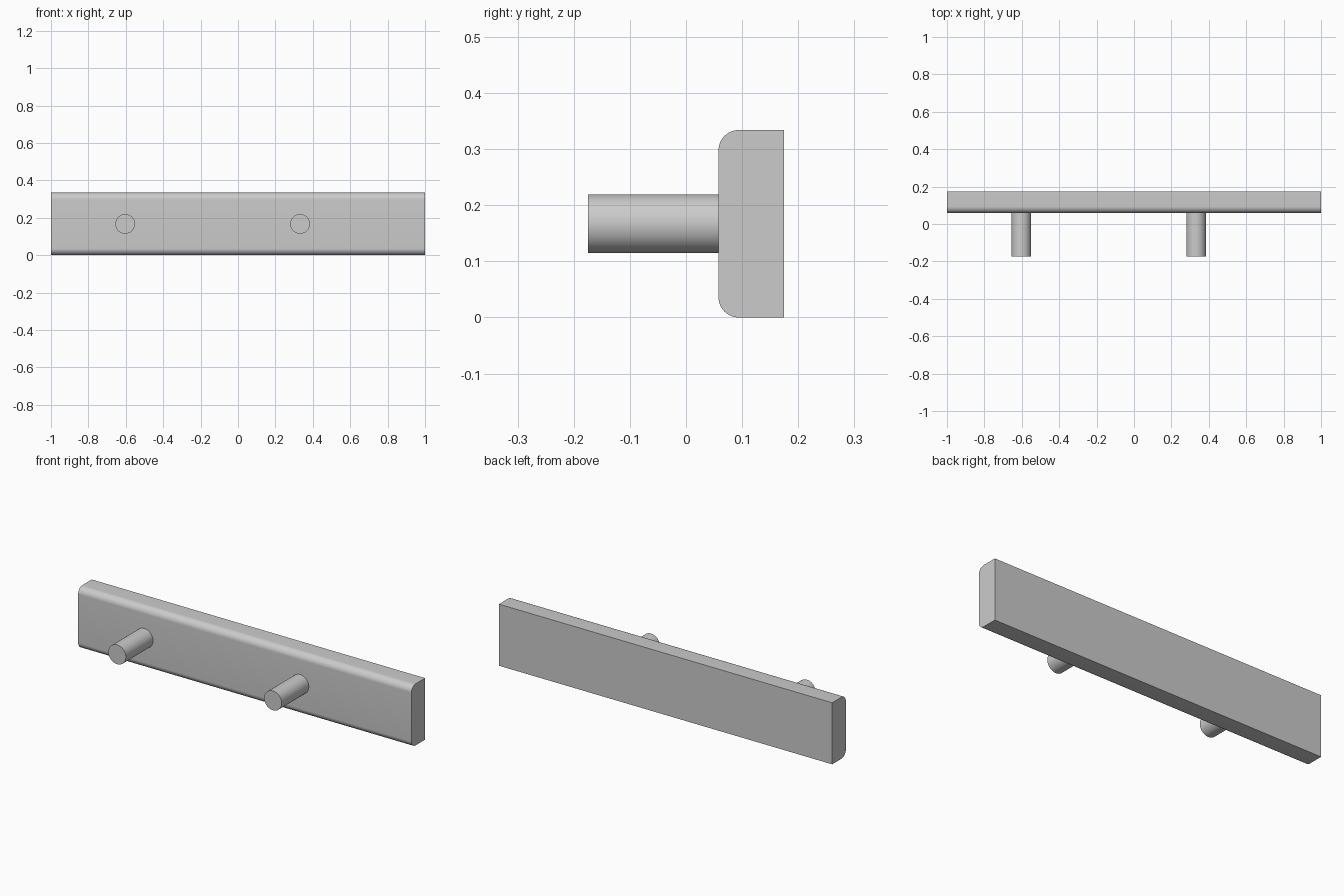
import bpy, bmesh
from math import radians, sin, cos, pi
from mathutils import Matrix

cube = bpy.data.objects.get("Cube")
if cube:
    bpy.data.objects.remove(cube, do_unlink=True)

FRONT, BACK, HEIGHT, RADIUS = 0.058, 0.175, 0.334, 0.036
PEG_TIP, PEG_RADIUS = -0.175, 0.0525

# Single grey finish
grey = bpy.data.materials.new("grey")
color = (0.6, 0.6, 0.6, 1)
grey.diffuse_color = color
grey.use_nodes = True
grey.node_tree.nodes["Principled BSDF"].inputs["Base Color"].default_value = color


def finish(bm, name):
    bmesh.ops.recalc_face_normals(bm, faces=bm.faces)
    mesh = bpy.data.meshes.new(name)
    bm.to_mesh(mesh)
    bm.free()
    mesh.materials.append(grey)
    obj = bpy.data.objects.new(name, mesh)
    bpy.context.collection.objects.link(obj)
    bpy.ops.object.select_all(action="DESELECT")
    obj.select_set(True)
    bpy.context.view_layer.objects.active = obj
    bpy.ops.object.shade_smooth_by_angle(angle=radians(30))


# Board: side profile with two rounded front edges, extruded along x
def corner(z, start):
    angles = [start + pi / 2 * i / 12 for i in range(13)]
    return [(FRONT + RADIUS + RADIUS * cos(a), z + RADIUS * sin(a)) for a in angles]


profile = [(BACK, 0), (BACK, HEIGHT)]
profile += corner(HEIGHT - RADIUS, pi / 2) + corner(RADIUS, pi)
bm = bmesh.new()
face = bm.faces.new([bm.verts.new((-1, y, z)) for y, z in profile])
result = bmesh.ops.extrude_face_region(bm, geom=[face])
verts = [v for v in result["geom"] if isinstance(v, bmesh.types.BMVert)]
bmesh.ops.translate(bm, verts=verts, vec=(2, 0, 0))
finish(bm, "board")

# Round pegs standing out from the board
for name, x in (("right_peg", -0.603), ("left_peg", 0.332)):
    bm = bmesh.new()
    place = Matrix.Translation((x, (PEG_TIP + FRONT) / 2, HEIGHT / 2))
    bmesh.ops.create_cone(bm, cap_ends=True, segments=64, radius1=PEG_RADIUS,
                          radius2=PEG_RADIUS, depth=FRONT - PEG_TIP,
                          matrix=place @ Matrix.Rotation(pi / 2, 4, "X"))
    finish(bm, name)
